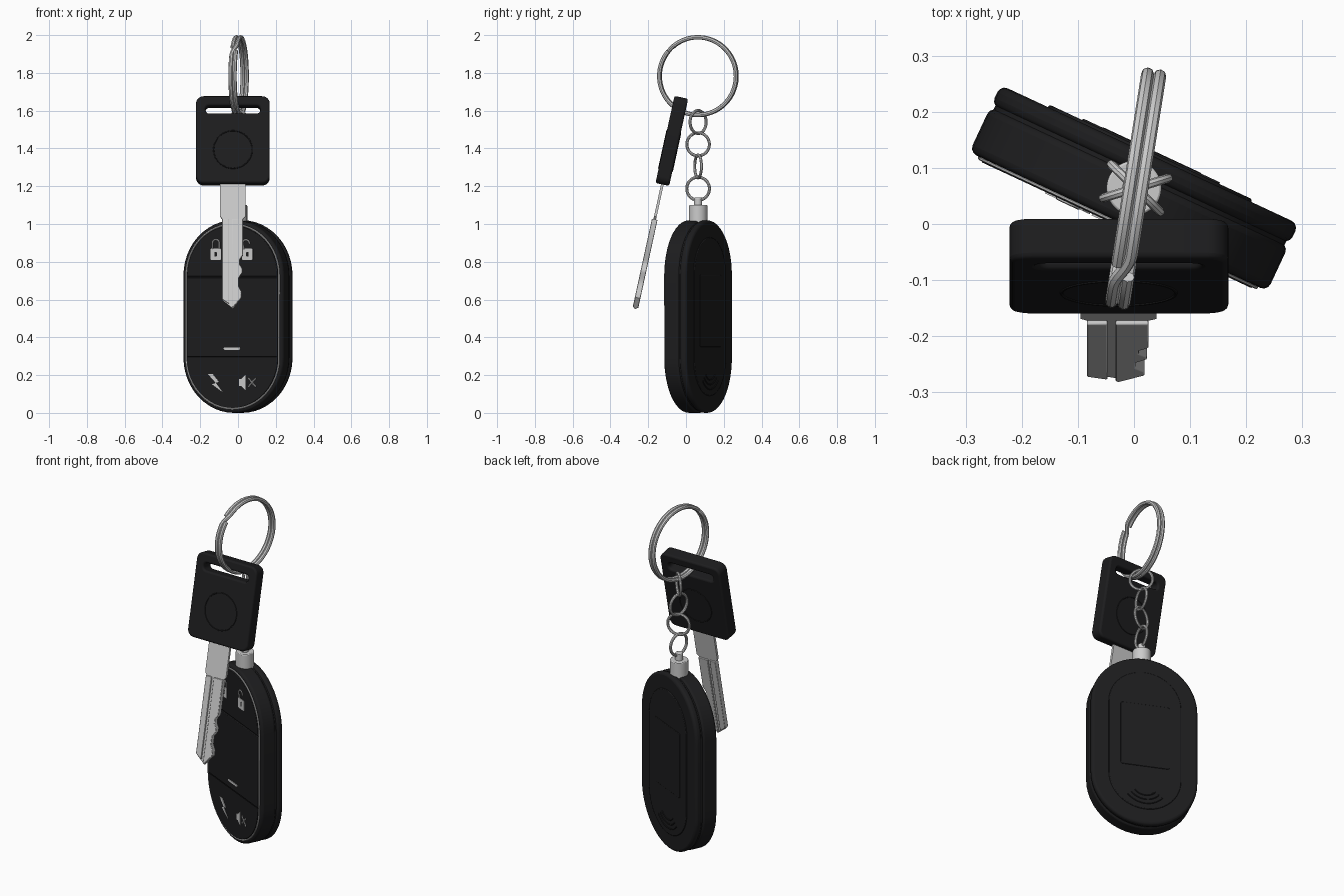
import bpy, bmesh
from math import sin, cos, pi, radians
from mathutils import Matrix, Vector

if "Cube" in bpy.data.objects:
    bpy.data.objects.remove(bpy.data.objects["Cube"])

black = bpy.data.materials.new("black_plastic")
black.diffuse_color = (0.012, 0.012, 0.013, 1)
black.use_nodes = True
black.node_tree.nodes["Principled BSDF"].inputs["Base Color"].default_value = black.diffuse_color

FOB = Matrix.Translation((0, 0.064, 0)) @ Matrix.Rotation(radians(-25), 4, 'Z')
KEY = Matrix.Translation((-0.027, -0.075, 1.44)) @ Matrix.Rotation(radians(-12.3), 4, 'X')


def arc(cx, cz, r, a0, a1, n=24):
    return [(cx + r * cos(radians(a0 + (a1 - a0) * i / n)),
             cz + r * sin(radians(a0 + (a1 - a0) * i / n))) for i in range(n + 1)]


def stadium(r, h, cz=0.51):
    """Upright pill outline with half width r and half height h."""
    return arc(0, cz + h - r, r, 0, 180) + arc(0, cz - h + r, r, 180, 360)


def rounded(w, h, r, cx=0, cz=0):
    x, z = w / 2 - r, h / 2 - r
    return (arc(cx + x, cz + z, r, 0, 90, 8) + arc(cx - x, cz + z, r, 90, 180, 8) +
            arc(cx - x, cz - z, r, 180, 270, 8) + arc(cx + x, cz - z, r, 270, 360, 8))


def prism(name, pts, y0, y1, M, mat=None, bevel=0, segs=3):
    """Solid made by pushing an x-z outline from y0 to y1."""
    bm = bmesh.new()
    f = bm.faces.new([bm.verts.new((x, y0, z)) for x, z in pts])
    ext = bmesh.ops.extrude_face_region(bm, geom=[f])
    for v in ext['geom']:
        if isinstance(v, bmesh.types.BMVert):
            v.co.y = y1
    bmesh.ops.recalc_face_normals(bm, faces=bm.faces)
    me = bpy.data.meshes.new(name)
    bm.to_mesh(me)
    bm.free()
    ob = bpy.data.objects.new(name, me)
    bpy.context.collection.objects.link(ob)
    ob.matrix_world = M
    if mat:
        me.materials.append(mat)
    if bevel:
        b = ob.modifiers.new("bevel", 'BEVEL')
        b.width, b.segments, b.limit_method = bevel, segs, 'ANGLE'
        b.angle_limit = radians(40)
    return ob


def tube(name, pts, r, M, cyclic=False, mat=None):
    cu = bpy.data.curves.new(name, 'CURVE')
    cu.dimensions, cu.bevel_depth, cu.bevel_resolution = '3D', r, 2
    cu.use_fill_caps = True
    sp = cu.splines.new('POLY')
    sp.points.add(len(pts) - 1)
    for p, c in zip(sp.points, pts):
        p.co = (*c, 1)
    sp.use_cyclic_u = cyclic
    ob = bpy.data.objects.new(name, cu)
    bpy.context.collection.objects.link(ob)
    ob.matrix_world = M
    if mat:
        cu.materials.append(mat)
    bpy.ops.object.select_all(action='DESELECT')
    ob.select_set(True)
    bpy.context.view_layer.objects.active = ob
    bpy.ops.object.convert(target='MESH')


def flat(pts, y):
    return [(x, y, z) for x, z in pts]


# Fob shell: two halves around a slightly inset seam core
prism("fob_front_shell", stadium(0.293, 0.51), -0.066, 0.023, FOB, black, 0.014)
prism("fob_back_shell", stadium(0.293, 0.51), 0.027, 0.066, FOB, black, 0.014)
prism("fob_seam_core", stadium(0.286, 0.503), -0.05, 0.05, FOB, black)

# Front rim and three button pads
rim = stadium(0.271, 0.488)
del rim[-1]
tube("fob_rim", flat(rim, -0.067), 0.0045, FOB, True)
top_z, r = 0.51 + 0.488 - 0.271, 0.265
pads = [("top_button", arc(0, top_z, r, 0, 180) + [(-r, 0.722), (r, 0.722)]),
        ("middle_button", [(-r, 0.297), (r, 0.297), (r, 0.716), (-r, 0.716)]),
        ("bottom_button", arc(0, 1.02 - top_z, r, 180, 360) + [(r, 0.291), (-r, 0.291)])]
for name, pts in pads:
    prism(name, pts, -0.073, -0.06, FOB, black, 0.003, 2)
prism("indicator_light", rounded(0.096, 0.012, 0.005, 0, 0.34), -0.076, -0.07, FOB)

# Button symbols: closed lock, open lock, bolt, muted speaker
Y0, Y1 = -0.0755, -0.071
for name, x, tilt in (("lock_symbol", -0.095, 0), ("unlock_symbol", 0.09, 18)):
    prism(name + "_body", rounded(0.062, 0.06, 0.006, x, 0.84), Y0, Y1, FOB)
    prism(name + "_keyhole", rounded(0.014, 0.026, 0.006, x, 0.84), Y0 - 0.0008, Y1, FOB, black)
    loop = [(-0.02, 0)] + [(a, b + 0.03) for a, b in arc(0, 0, 0.02, 180, 0, 12)]
    loop += [(0.02, 0.022 if tilt else 0)]
    c, s = cos(radians(tilt)), sin(radians(tilt))
    loop = [(x + a * c - b * s, 0.868 + a * s + b * c) for a, b in loop]
    tube(name + "_shackle", flat(loop, -0.073), 0.004, FOB)
prism("bolt_symbol", [(-0.14, 0.205), (-0.112, 0.205), (-0.075, 0.163), (-0.098, 0.16),
                      (-0.052, 0.108), (-0.117, 0.152), (-0.094, 0.158)], Y0, Y1, FOB)
prism("speaker_symbol", [(0.04, 0.143), (0.055, 0.143), (0.078, 0.12), (0.078, 0.202),
                         (0.055, 0.179), (0.04, 0.179)], Y0, Y1, FOB)
for s in (1, -1):
    tube("mute_stroke", [(0.095, -0.073, 0.161 - s * 0.023), (0.138, -0.073, 0.161 + s * 0.023)],
         0.004, FOB)

# Back panel, battery cover and finger grip arcs
prism("back_panel", stadium(0.2, 0.42), 0.05, 0.071, FOB, black, 0.004, 2)
prism("battery_cover", rounded(0.27, 0.38, 0.012, 0, 0.54), 0.06, 0.074, FOB, black, 0.002, 2)
for i in range(3):
    tube("grip_arc", flat(arc(0, 0.25, 0.075 + 0.025 * i, 220, 320, 14), 0.071), 0.004, FOB, False, black)

# Metal cap and post on top of the fob
for name, rad, z0, z1 in (("fob_cap", 0.049, 1.0, 1.1), ("cap_post", 0.021, 1.09, 1.14)):
    bpy.ops.mesh.primitive_cylinder_add(vertices=40, radius=rad, depth=z1 - z0,
                                        location=(0, 0.064, (z0 + z1) / 2))
    bpy.context.object.name = name
    b = bpy.context.object.modifiers.new("bevel", 'BEVEL')
    b.width, b.segments, b.limit_method = 0.004, 2, 'ANGLE'

# Chain links
for i, (z, az) in enumerate(((1.187, 80), (1.305, 17), (1.422, 78), (1.54, -44))):
    M = Matrix.Translation((0.003, 0.064, z)) @ Matrix.Rotation(radians(az), 4, 'Z')
    tube(f"chain_link_{i + 1}", flat(arc(0, 0, 0.061, 0, 360, 48)[:-1], 0), 0.008, M, True)

# Split key ring: two turns of wire joined by a short sideways jog
pts = []
N = 192
for i in range(N + 1):
    t = i / N
    a = radians(136 + 4 + 712 * t)
    k = min(1, max(0, (t - 0.5) * 712 / 22 + 0.5))
    off = 0.011 - 0.022 * k * k * (3 - 2 * k)
    pts.append((off, 0.2055 * cos(a), 0.2055 * sin(a)))
tube("key_ring", pts, 0.0115,
     Matrix.Translation((0.003, 0.063, 1.783)) @ Matrix.Rotation(radians(-9), 4, 'Z'))

# Key head with a slot for the ring
head = prism("key_head", rounded(0.39, 0.472, 0.04), -0.037, 0.037, KEY, black)
cutter = prism("slot_cutter", rounded(0.29, 0.042, 0.02, 0, 0.163), -0.1, 0.1, KEY)
cutter.hide_render = True
bpy.context.view_layer.update()
bo = head.modifiers.new("slot", 'BOOLEAN')
bo.operation, bo.object, bo.solver = 'DIFFERENCE', cutter, 'EXACT'
bpy.context.view_layer.objects.active = head
bpy.ops.object.modifier_apply(modifier="slot")
bpy.data.objects.remove(cutter)
b = head.modifiers.new("bevel", 'BEVEL')
b.width, b.segments, b.limit_method = 0.01, 3, 'ANGLE'
b.angle_limit = radians(40)
for y in (-0.037, 0.037):
    tube("head_circle", flat(arc(0, -0.055, 0.102, 0, 360, 56)[:-1], y), 0.003, KEY, True, black)

# Key blade: thin core, plain rib on the left, cut rib on the right
cuts = [(0.053, -0.425), (0.053, -0.62), (0.036, -0.645), (0.036, -0.672), (0.05, -0.695),
        (0.05, -0.715), (0.03, -0.745), (0.03, -0.79), (0.046, -0.82), (0.046, -0.85)]
prism("blade_core", [(-0.068, -0.22), (0.067, -0.22), (0.067, -0.41)] + cuts +
      [(0.0, -0.91), (-0.056, -0.865), (-0.056, -0.425), (-0.068, -0.41)], -0.007, 0.007, KEY)
prism("blade_left_rib", [(-0.057, -0.425), (-0.02, -0.425), (-0.02, -0.885), (-0.057, -0.86)],
      -0.015, 0.015, KEY, None, 0.003, 2)
prism("blade_right_rib", cuts + [(0.0, -0.905), (-0.006, -0.9), (-0.006, -0.425)],
      -0.015, 0.015, KEY, None, 0.003, 2)

# Smooth shading with sharp edges kept
bpy.ops.object.select_all(action='SELECT')
bpy.ops.object.shade_smooth_by_angle(angle=radians(35))
